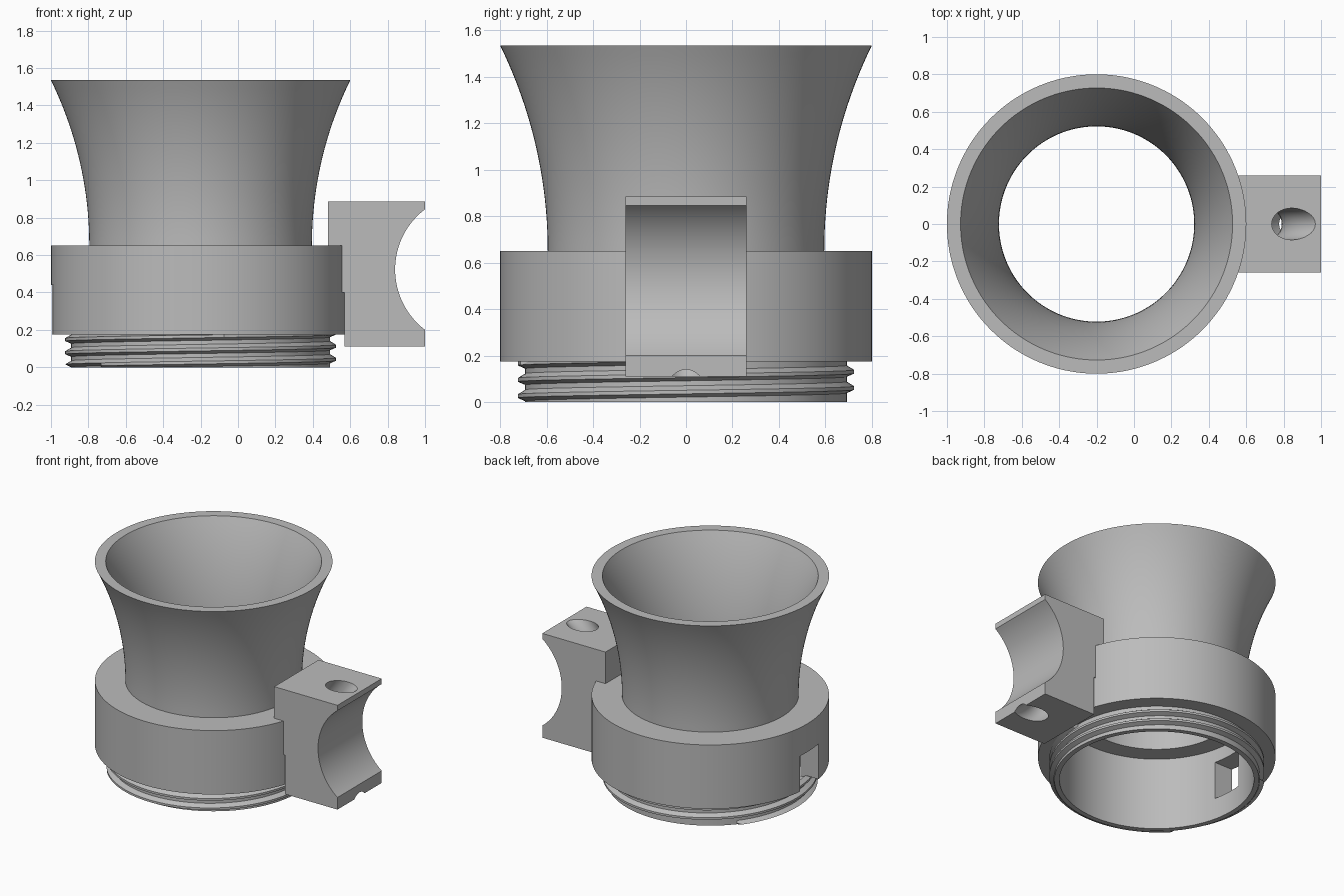
import bpy, bmesh, math
from math import pi, cos, sin

if "Cube" in bpy.data.objects:
    bpy.data.objects.remove(bpy.data.objects["Cube"])

AXIS_X = -0.2          # centre line of the round body
SEGS = 144

grey = bpy.data.materials.new("plain_grey")
grey.use_nodes = True
grey.diffuse_color = (0.5, 0.5, 0.5, 1)
grey.node_tree.nodes["Principled BSDF"].inputs["Base Color"].default_value = (0.5, 0.5, 0.5, 1)


def finish(name, bm):
    bmesh.ops.recalc_face_normals(bm, faces=bm.faces)
    mesh = bpy.data.meshes.new(name)
    bm.to_mesh(mesh)
    bm.free()
    mesh.materials.append(grey)
    ob = bpy.data.objects.new(name, mesh)
    bpy.context.collection.objects.link(ob)
    return ob


def sweep(name, profile, segs, place):
    """Sweep a closed profile round a full circle; place maps (u, v, angle) to a point."""
    bm = bmesh.new()
    rings = [[bm.verts.new(place(u, v, 2 * pi * i / segs)) for u, v in profile]
             for i in range(segs)]
    n = len(profile)
    for i in range(segs):
        a, b = rings[i], rings[(i + 1) % segs]
        for j in range(n):
            k = (j + 1) % n
            bm.faces.new((a[j], b[j], b[k], a[k]))
    return finish(name, bm)


def prism(name, outline, y0, y1):
    """Extrude an x-z outline along y."""
    bm = bmesh.new()
    face = bm.faces.new([bm.verts.new((x, y0, z)) for x, z in outline])
    ext = bmesh.ops.extrude_face_region(bm, geom=[face])
    bmesh.ops.translate(bm, vec=(0, y1 - y0, 0),
                        verts=[v for v in ext["geom"] if isinstance(v, bmesh.types.BMVert)])
    return finish(name, bm)


def activate(ob):
    bpy.ops.object.select_all(action="DESELECT")
    ob.select_set(True)
    bpy.context.view_layer.objects.active = ob


def cut(ob, cutter):
    mod = ob.modifiers.new("cut", "BOOLEAN")
    mod.operation, mod.solver, mod.object = "DIFFERENCE", "EXACT", cutter
    activate(ob)
    bpy.ops.object.modifier_apply(modifier=mod.name)
    bpy.data.objects.remove(cutter)


def smooth(ob):
    activate(ob)
    bpy.ops.object.shade_smooth_by_angle(angle=math.radians(25))


# Flared cup, collar and socket in one turned profile
RING_BOTTOM, RING_TOP, TOP, ARC = 0.175, 0.65, 1.535, 2.01


def flare(base, steps=20):
    pts = []
    for i in range(steps + 1):
        z = RING_TOP + (TOP - RING_TOP) * i / steps
        pts.append((base + ARC - math.sqrt(ARC ** 2 - (z - RING_TOP) ** 2), z))
    return pts


profile = [(0.655, 0), (0.69, 0), (0.69, RING_BOTTOM), (0.8, RING_BOTTOM), (0.8, RING_TOP)]
profile += flare(0.595) + flare(0.522)[::-1] + [(0.522, 0.54), (0.655, 0.54)]
body = sweep("flared_cup_body", profile, SEGS,
             lambda r, z, a: (AXIS_X + r * cos(a), r * sin(a), z))

# Slot through the collar wall
cut(body, prism("slot_cutter", [(-1.1, 0.16), (-0.75, 0.16), (-0.75, 0.44), (-1.1, 0.44)],
                -0.15, 0.085))
smooth(body)

# Screw thread: a helical strip of root and crest bands
PITCH = 0.07
bands = [(0, 0.692), (0.3, 0.692), (0.5, 0.724), (0.72, 0.724)]
columns = [(turn + f, r) for turn in range(-2, 4) for f, r in bands]
bm = bmesh.new()
rows = []
for i in range(SEGS + 1):
    a = 2 * pi * i / SEGS
    row = []
    for f, r in columns:
        z = PITCH * (f + i / SEGS)
        inside = 0.008 < z < RING_BOTTOM
        z = min(max(z, 0), RING_BOTTOM)
        r = r if inside else 0.692
        row.append(bm.verts.new((AXIS_X + r * cos(a), r * sin(a), z)))
    rows.append(row)
for p, q in zip(rows, rows[1:]):
    for j in range(len(columns) - 1):
        bm.faces.new((p[j], q[j], q[j + 1], p[j + 1]))
bmesh.ops.remove_doubles(bm, verts=bm.verts, dist=0.0001)
thread = finish("screw_thread", bm)
smooth(thread)

# Side clamp block with a curved saddle for a tube
SX, SZ, SR = 1.245, 0.5225, 0.405
half = math.asin(0.3225 / SR)
saddle = [(SX - SR * cos(t), SZ + SR * sin(t))
          for t in (half * (1 - i / 16) for i in range(33))]
saddle[0], saddle[-1] = (1, saddle[0][1]), (1, saddle[-1][1])
outline = [(0.57, 0.11), (0.57, 0.4), (0.48, 0.4), (0.48, 0.885), (1, 0.885)]
block = prism("clamp_block", outline + saddle + [(1, 0.11)], -0.26, 0.26)

# Curved strap tunnel that follows the saddle
circle = [(0.54 + 0.085 * cos(t), 0.085 * sin(t))
          for t in (2 * pi * i / 32 for i in range(32))]
cut(block, sweep("tunnel_cutter", circle, 96,
                 lambda r, y, a: (SX + r * cos(a), y, SZ + r * sin(a))))
smooth(block)
